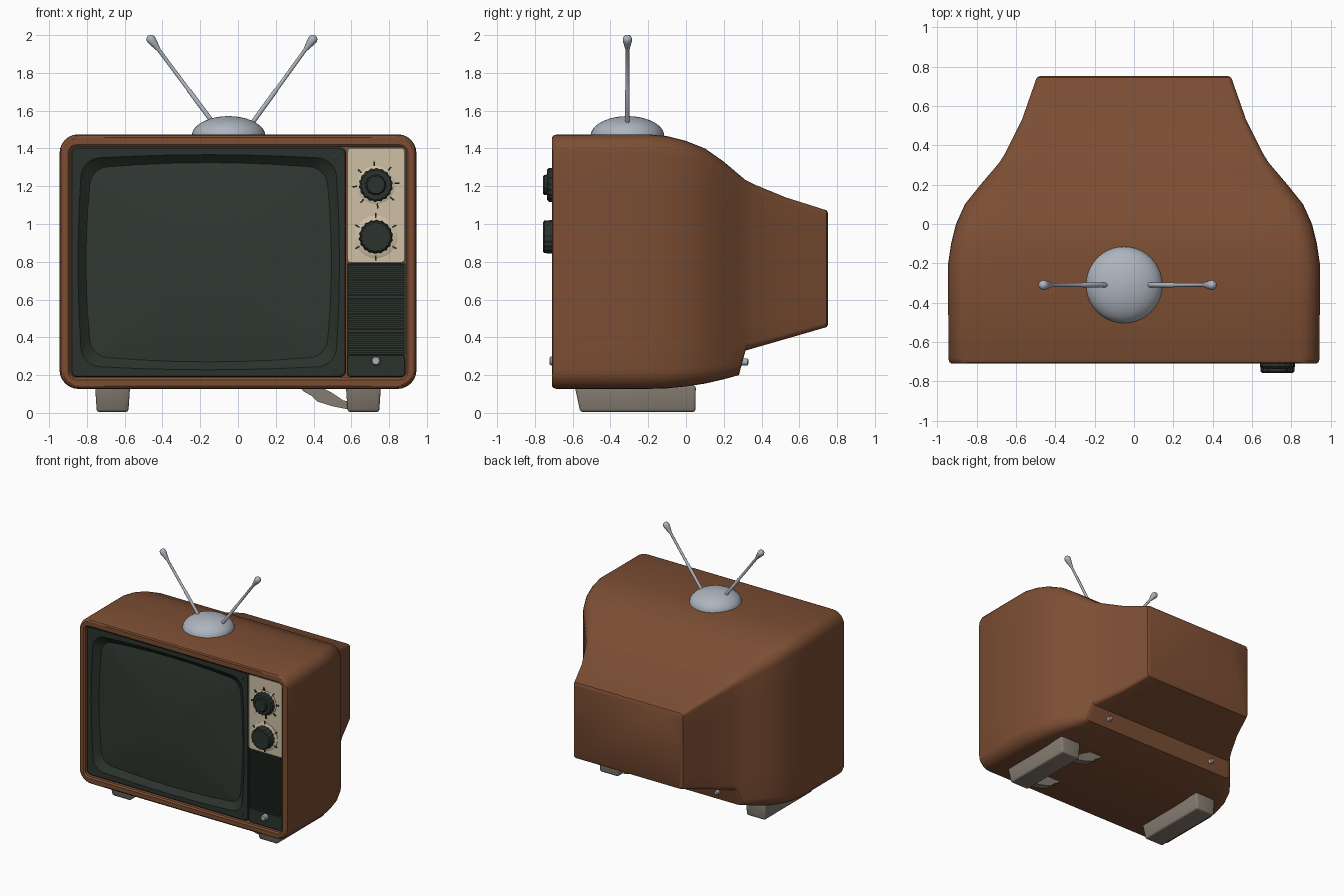
import bpy, bmesh, math
from mathutils import Vector

if "Cube" in bpy.data.objects:
    bpy.data.objects.remove(bpy.data.objects["Cube"])


def material(name, rgb):
    m = bpy.data.materials.new(name)
    m.diffuse_color = (*rgb, 1)
    m.use_nodes = True
    m.node_tree.nodes["Principled BSDF"].inputs["Base Color"].default_value = m.diffuse_color
    return m


WOOD = material("brown cabinet", (0.2, 0.075, 0.033))
DARK = material("dark green plastic", (0.024, 0.033, 0.026))
GLASS = material("dark screen", (0.03, 0.04, 0.032))
BEIGE = material("beige panel", (0.62, 0.53, 0.38))
FOOT = material("warm grey feet", (0.23, 0.20, 0.165))
METAL = material("pale metal", (0.42, 0.46, 0.52))


def finish(name, bm, mats, angle=35):
    bmesh.ops.recalc_face_normals(bm, faces=bm.faces)
    me = bpy.data.meshes.new(name)
    bm.to_mesh(me)
    bm.free()
    for m in mats:
        me.materials.append(m)
    for p in me.polygons:
        p.use_smooth = True
    me.set_sharp_from_angle(angle=math.radians(angle))
    ob = bpy.data.objects.new(name, me)
    bpy.context.collection.objects.link(ob)
    return ob


def loft(name, rings, mats, index=lambda i: 0, angle=35):
    """Skin rings of equal point count and cap both ends."""
    bm = bmesh.new()
    vs = [[bm.verts.new(p) for p in r] for r in rings]
    n = len(vs[0])
    for i in range(len(vs) - 1):
        for j in range(n):
            k = (j + 1) % n
            f = bm.faces.new((vs[i][j], vs[i][k], vs[i + 1][k], vs[i + 1][j]))
            f.material_index = index(i)
    bm.faces.new(vs[0][::-1]).material_index = index(0)
    bm.faces.new(vs[-1]).material_index = index(len(vs) - 2)
    return finish(name, bm, mats, angle)


def rrect(y, x0, x1, z0, z1, r, bulge=0.0, arc=6, side=6):
    """Rounded rectangle in the xz plane, with optionally bowed sides."""
    hw, hh = (x1 - x0) / 2, (z1 - z0) / 2
    cx, cz = (x0 + x1) / 2, (z0 + z1) / 2
    pts = []
    for q, (sx, sz) in enumerate(((1, 1), (-1, 1), (-1, -1), (1, -1))):
        for a in range(arc + 1):
            t = math.pi / 2 * (q + a / arc)
            pts.append((sx * (hw - r) + r * math.cos(t), sz * (hh - r) + r * math.sin(t)))
        # straight run to the next corner
        ex, ez = pts[-1]
        tx, tz = ((-ex, ez) if q % 2 == 0 else (ex, -ez))
        for s in range(1, side):
            u = s / side
            pts.append((ex + (tx - ex) * u, ez + (tz - ez) * u))
    return [(cx + x + bulge * x / hw * (1 - (z / hh) ** 2), y,
             cz + z + bulge * z / hh * (1 - (x / hw) ** 2)) for x, z in pts]


def lathe(name, prof, origin, direction, mat, seg=24, flute=0.0, angle=35):
    """Turn (radius, distance) pairs about an axis; flute notches every other vertex."""
    d = Vector(direction).normalized()
    u = d.orthogonal().normalized()
    v = d.cross(u)
    o = Vector(origin)
    rings = []
    for r, t in prof:
        ring = []
        for j in range(seg):
            a = 2 * math.pi * j / seg
            rr = max(r, 0.0005) * (1 - flute * (j // 2 % 2))
            ring.append(o + d * t + (u * math.cos(a) + v * math.sin(a)) * rr)
        rings.append(ring)
    return loft(name, rings, [mat], angle=angle)


def add_box(bm, x0, x1, y0, y1, z0, z1):
    v = bmesh.ops.create_cube(bm, size=1)["verts"]
    for p in v:
        p.co = ((x0 + x1) / 2 + p.co.x * (x1 - x0), (y0 + y1) / 2 + p.co.y * (y1 - y0),
                (z0 + z1) / 2 + p.co.z * (z1 - z0))
    return v


# Cabinet: recessed front opening, then sections running to the narrow back
secs = [(-0.71, .927, .143, 1.458, .09), (-0.703, .938, .133, 1.468, .1), (-0.685, .944, .127, 1.474, .1),
        (-0.2, .945, .127, 1.475, .1), (-0.1, .93, .13, 1.465, .1), (0, .905, .14, 1.44, .095),
        (0.1, .86, .155, 1.40, .09), (0.2, .78, .178, 1.33, .075), (0.28, .712, .2, 1.262, .05),
        (0.315, .683, .33, 1.233, .04), (0.36, .655, .343, 1.21, .035), (0.53, .57, .392, 1.14, .03),
        (0.73, .50, .45, 1.077, .025), (0.745, .493, .455, 1.072, .022), (0.753, .478, .47, 1.057, .02)]
rings = [rrect(-0.60, -.89, .89, .187, 1.408, .035), rrect(-0.70, -.89, .89, .187, 1.408, .035),
         rrect(-0.71, -.90, .90, .175, 1.42, .045)]
rings += [rrect(y, -w, w, a, b, r) for y, w, a, b, r in secs]
loft("cabinet", rings, [WOOD], angle=32)

# Bezel sloping in to a convex screen
X0, X1, Z0, Z1 = -.886, .572, .19, 1.405
rings = [rrect(-.605, X0, X1, Z0, Z1, .03), rrect(-.68, X0, X1, Z0, Z1, .03),
         rrect(-.686, X0 + .006, X1 - .006, Z0 + .006, Z1 - .006, .03),
         rrect(-.686, -.825, .515, .25, 1.345, .09, .022),
         rrect(-.68, -.82, .51, .255, 1.34, .09, .022),
         rrect(-.645, -.775, .465, .30, 1.295, .08, .03)]
for s in (.97, .85, .7, .5, .3, .1, .01):
    cx, cz = -.155, .7975
    rings.append(rrect(-.645 - .035 * (1 - s * s), cx - .62 * s, cx + .62 * s,
                       cz - .4975 * s, cz + .4975 * s, .08 * s, .03 * s))
loft("screen_and_bezel", rings, [DARK, GLASS], lambda i: int(i > 4), 30)
for z in (1.35, .235):
    lathe("bezel_screw", [(.014, 0), (.014, .008), (.009, .011)], (.515, -.682, z), (0, -1, 0), DARK, 12)


# Right-hand column: control panel, speaker grille, lower plate
def plate(name, x0, x1, z0, z1, front, mat):
    return loft(name, [rrect(-.605, x0, x1, z0, z1, .02), rrect(front + .005, x0, x1, z0, z1, .02),
                       rrect(front, x0 + .005, x1 - .005, z0 + .005, z1 - .005, .016)], [mat])


plate("control_panel", .576, .886, .792, 1.405, -.69, BEIGE)
plate("lower_plate", .576, .886, .19, .31, -.685, DARK)
bm = bmesh.new()
add_box(bm, .576, .886, -.668, -.605, .305, .792)
for i in range(24):
    z = .318 + i * .02
    add_box(bm, .582, .88, -.686, -.66, z, z + .011)
finish("speaker_grille", bm, [DARK])
lathe("power_button", [(.024, 0), (.024, .03), (.018, .038)], (.73, -.684, .275), (0, -1, 0), METAL, 16)

# Tuning knobs with dials and tick marks
KX, UP, LO = .73, 1.207, .932
lathe("lower_dial", [(.112, 0), (.112, .006), (.105, .01)], (KX, -.688, LO), (0, -1, 0), BEIGE, 40)
lathe("upper_dial", [(.1, 0), (.1, .005), (.095, .008)], (KX, -.688, UP), (0, -1, 0), BEIGE, 40)
lathe("upper_knob_ring", [(.09, 0), (.09, .035), (.08, .045)], (KX, -.69, UP), (0, -1, 0), DARK, 72, .05)
lathe("upper_knob", [(.056, 0), (.054, .06), (.047, .067)], (KX, -.69, UP), (0, -1, 0), DARK, 48, .05)
lathe("lower_knob", [(.09, 0), (.086, .06), (.078, .067)], (KX, -.69, LO), (0, -1, 0), DARK, 72, .05)
bm = bmesh.new()
for zc, n in ((UP, 8), (LO, 6)):
    for i in range(n):
        a = 2 * math.pi * (i + (.5 if n == 6 else 0.1)) / n
        for p in add_box(bm, .1, .125, -.699, -.688, -.004, .004):
            x, z = p.co.x, p.co.z
            p.co.x = KX + x * math.cos(a) - z * math.sin(a)
            p.co.z = zc + x * math.sin(a) + z * math.cos(a)
finish("dial_ticks", bm, [DARK])

# Feet: tapered bevelled runners
for side, label in ((-1, "left"), (1, "right")):
    bm = bmesh.new()
    for p in add_box(bm, -.093, .093, -.59, .052, .005, .145):
        if p.co.z < .1:
            p.co.x *= .9
            p.co.y += .03 if p.co.y < -.3 else -.002
        p.co.x += side * .664
    bmesh.ops.bevel(bm, geom=bm.edges[:], offset=.014, segments=3, affect='EDGES', profile=.5)
    finish(label + "_foot", bm, [FOOT])

# Small curved tabs on the inner side of the right foot
prof = [(.33, .135), (.345, .115), (.39, .09), (.42, .06), (.5, .035), (.6, .015),
        (.6, .06), (.56, .065), (.5, .105), (.44, .135)]
for y in (-.50, -.02):
    loft("foot_tab", [[(x, y + d, z) for x, z in prof] for d in (-.03, .03)], [FOOT])

# Rear screws on the ledge under the back
for s in (-1, 1):
    lathe("rear_screw", [(.018, 0), (.018, .045), (.012, .05)], (s * .5, .28, .27), (0, 1, 0), METAL, 14)

# Antenna: flattened dome and two rods with teardrop tips
prof = [(.195 * math.cos(t), .105 * math.sin(t)) for t in [math.pi / 2 * i / 12 for i in range(13)]]
lathe("antenna_dome", [(.195, -.02)] + prof, (-.05, -.31, 1.466), (0, 0, 1), METAL, 40)
for x0, x1, label in ((-.12, -.47, "left"), (.065, .405, "right")):
    d = Vector((x1 - x0, 0, .47))
    L = d.length
    lathe(label + "_antenna_rod", [(.012, 0), (.012, L * .4), (.010, L * .4 + .003), (.010, L - .085), (.014, L - .07),
                                   (.023, L - .03), (.025, L - .014), (.02, L), (.01, L + .007), (0, L + .009)],
          (x0, -.31, 1.52), d, METAL, 16, angle=50)
